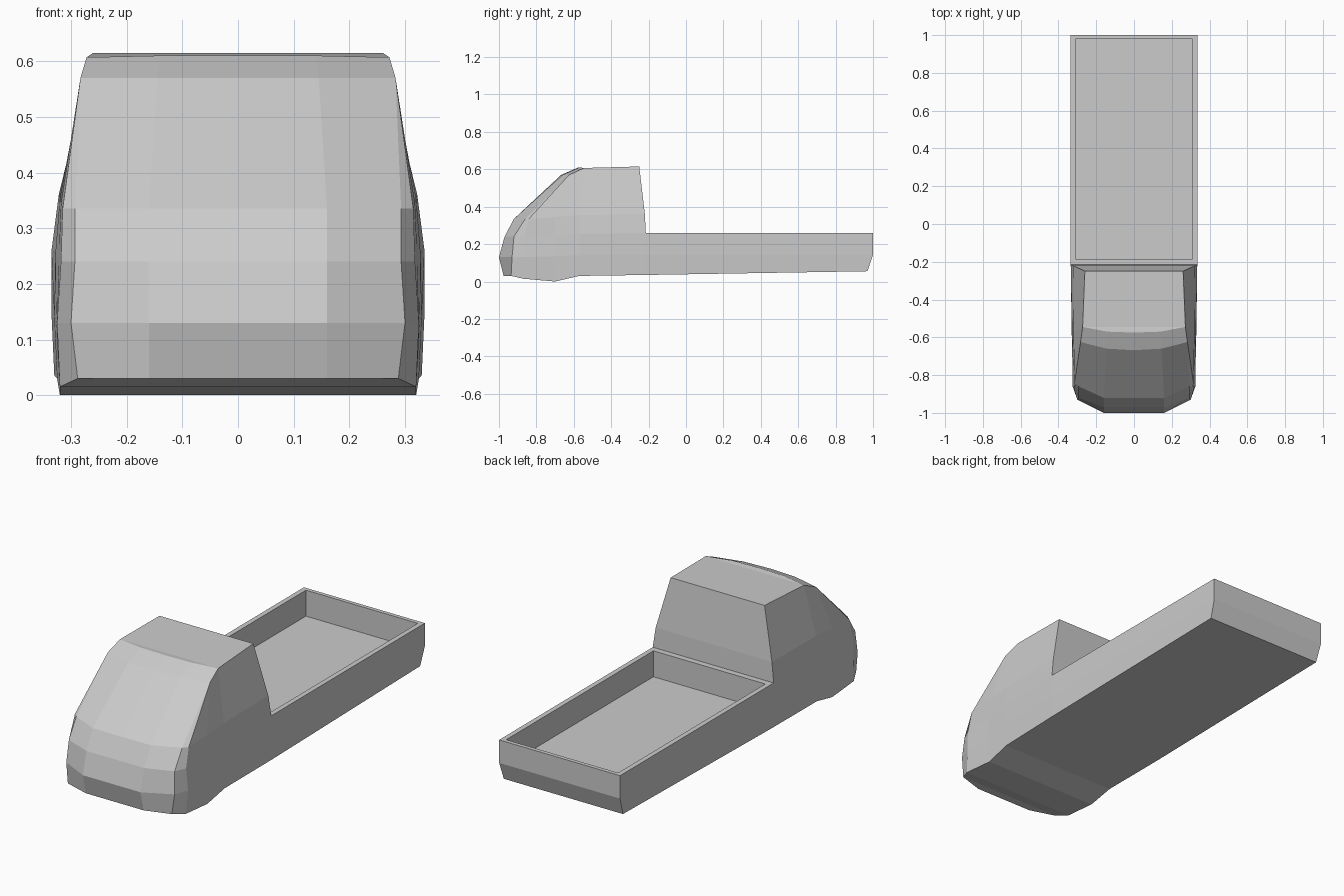
import bpy, bmesh

cube = bpy.data.objects.get("Cube")
if cube:
    bpy.data.objects.remove(cube)

paint = bpy.data.materials.new("plain_grey")
paint.use_nodes = True
grey = (0.6, 0.6, 0.6, 1)
paint.diffuse_color = grey
paint.node_tree.nodes["Principled BSDF"].inputs["Base Color"].default_value = grey


def loft(name, rows, closed=False, mirror=False):
    """Skin neighbouring rows of points; points that coincide are merged."""
    bm = bmesh.new()
    verts = {}

    def vert(p):
        if p not in verts:
            verts[p] = bm.verts.new(p)
        return verts[p]

    def face(points):
        unique = list(dict.fromkeys(points))
        if len(unique) > 2:
            bm.faces.new([vert(p) for p in unique])

    for low, high in zip(rows, rows[1:]):
        count = len(low)
        for i in range(count if closed else count - 1):
            j = (i + 1) % count
            face([low[i], low[j], high[j], high[i]])
    if closed:
        face(rows[0][::-1])
        face(rows[-1])
    if mirror:
        geom = bm.verts[:] + bm.edges[:] + bm.faces[:]
        bmesh.ops.mirror(bm, geom=geom, axis="X", merge_dist=0.0005)
        bmesh.ops.remove_doubles(bm, verts=bm.verts[:], dist=0.0005)
    bmesh.ops.recalc_face_normals(bm, faces=bm.faces[:])
    mesh = bpy.data.meshes.new(name)
    bm.to_mesh(mesh)
    bm.free()
    mesh.materials.append(paint)
    obj = bpy.data.objects.new(name, mesh)
    bpy.context.collection.objects.link(obj)
    return obj


# Cab: half outlines from the nose centre around the corner to the back
pillar = (0.283, -0.625, 0.57)
roof_front = (0.272, -0.545, 0.607)
roof_back = (0.26, -0.25, 0.615)
sill = [(0, -0.975, 0.03), (0.16, -0.975, 0.03), (0.288, -0.935, 0.03),
        (0.32, -0.87, 0.015), (0.32, -0.7, 0), (0.325, -0.57, 0.03), (0.33, -0.215, 0.035)]
bumper = [(0, -1, 0.13), (0.16, -1, 0.13), (0.3, -0.93, 0.13),
          (0.325, -0.86, 0.13), (0.327, -0.7, 0.135), (0.33, -0.57, 0.14), (0.335, -0.215, 0.145)]
bonnet = [(0, -0.97, 0.24), (0.16, -0.97, 0.24), (0.293, -0.92, 0.24),
          (0.318, -0.865, 0.24), (0.322, -0.7, 0.245), (0.328, -0.57, 0.255), (0.335, -0.215, 0.26)]
belt = [(0, -0.92, 0.335), (0.16, -0.92, 0.335), (0.293, -0.86, 0.335),
        (0.315, -0.84, 0.335), (0.318, -0.7, 0.345), (0.32, -0.57, 0.355), (0.322, -0.22, 0.36)]
brow = [(0, -0.668, 0.57), (0.145, -0.66, 0.57), pillar, pillar, pillar, roof_front, roof_back]
roof = [(0, -0.575, 0.61), (0.14, -0.57, 0.61)] + [roof_front] * 4 + [roof_back]


def to_centre(p):
    return (0, p[1], p[2])


rows = [row + [to_centre(row[-1])] for row in (sill, bumper, bonnet, belt, brow, roof)]
rows = [[to_centre(p) for p in rows[0]]] + rows + [[to_centre(p) for p in rows[-1]]]
loft("cab", rows, mirror=True)


# Cargo bed: rectangular rings going up the outside, over the rim and down to the floor
def ring(half, front, back, z_front, z_back):
    return [(-half, front, z_front), (half, front, z_front),
            (half, back, z_back), (-half, back, z_back)]


loft("cargo_bed", [
    ring(0.33, -0.215, 0.97, 0.035, 0.055),
    ring(0.335, -0.215, 1, 0.145, 0.145),
    ring(0.335, -0.215, 1, 0.26, 0.26),
    ring(0.31, -0.185, 0.98, 0.26, 0.26),
    ring(0.31, -0.185, 0.98, 0.13, 0.13),
], closed=True)
